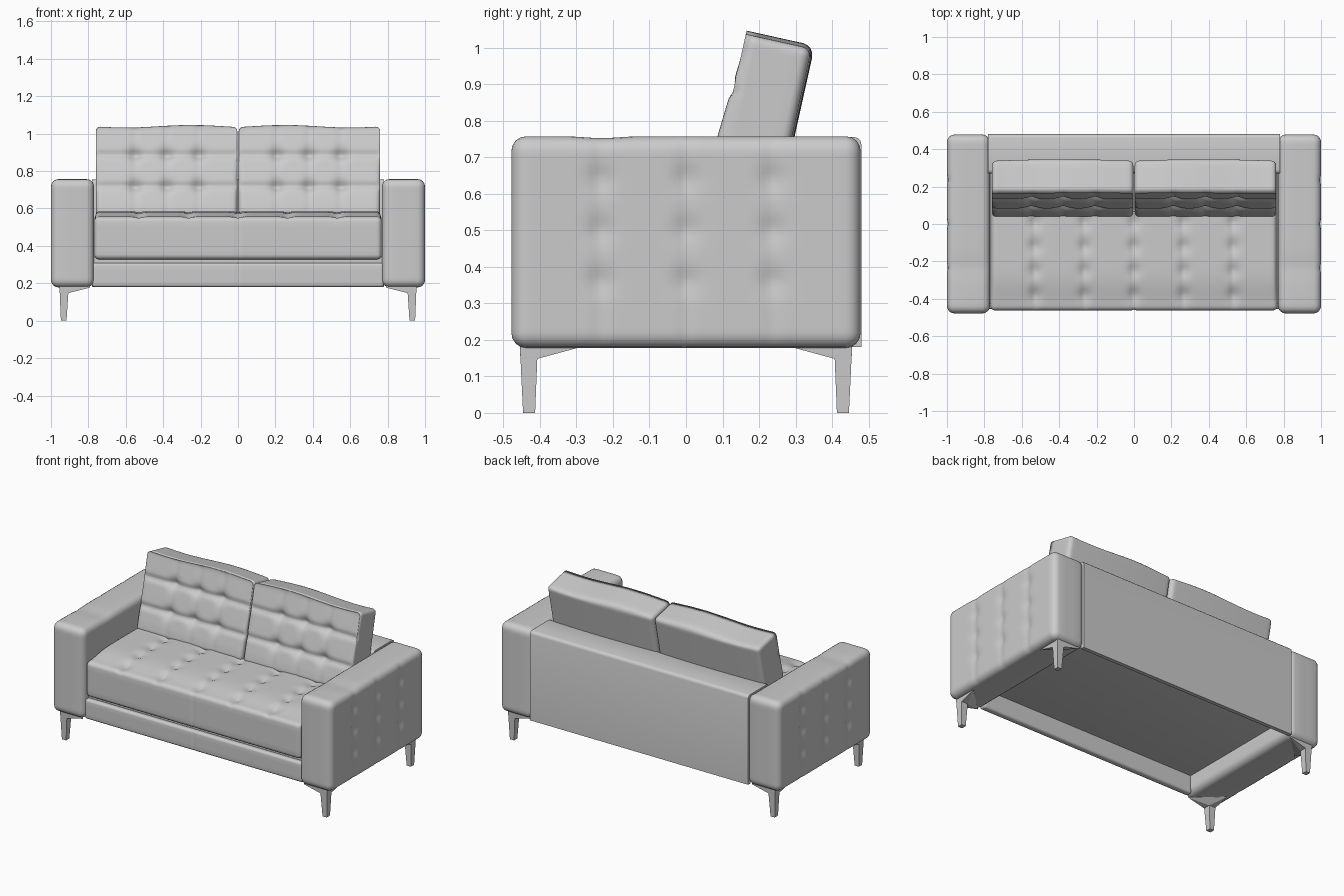
import bpy, bmesh, math
from mathutils import Vector, Matrix

cube = bpy.data.objects.get("Cube")
if cube:
    bpy.data.objects.remove(cube, do_unlink=True)

GREY = (0.6, 0.6, 0.6, 1)
fabric = bpy.data.materials.new("grey fabric")
fabric.diffuse_color = GREY
fabric.use_nodes = True
fabric.node_tree.nodes["Principled BSDF"].inputs["Base Color"].default_value = GREY


def finish(name, bm, smooth=True):
    bmesh.ops.recalc_face_normals(bm, faces=bm.faces)
    mesh = bpy.data.meshes.new(name)
    bm.to_mesh(mesh)
    bm.free()
    mesh.materials.append(fabric)
    for p in mesh.polygons:
        p.use_smooth = smooth
    ob = bpy.data.objects.new(name, mesh)
    bpy.context.collection.objects.link(ob)
    return ob


def soft_box(name, lo, hi, r, steps=(1, 1, 1), shape=None, place=None):
    """Rounded box with an even grid; shape(p, n) may move each point."""
    lo, hi = Vector(lo), Vector(hi)
    bm = bmesh.new()
    bmesh.ops.create_cube(bm, size=1)
    for v in bm.verts:
        v.co = Vector([(lo[i] + hi[i]) / 2 + v.co[i] * (hi[i] - lo[i]) for i in range(3)])
    for i in range(3):
        a, b = lo[i] + r, hi[i] - r
        cuts = [a - r * 0.41, b + r * 0.41]
        cuts += [a + (b - a) * k / steps[i] for k in range(steps[i] + 1)]
        normal = Vector([float(i == k) for k in range(3)])
        for c in cuts:
            bmesh.ops.bisect_plane(bm, geom=bm.verts[:] + bm.edges[:] + bm.faces[:],
                                   plane_co=normal * c, plane_no=normal)
    for v in bm.verts:
        core = Vector([min(max(v.co[i], lo[i] + r), hi[i] - r) for i in range(3)])
        n = (v.co - core).normalized()
        v.co = core + n * r
        if shape:
            v.co = shape(v.co.copy(), n)
    if place:
        bm.transform(place)
    return finish(name, bm)


def bump(d, width):
    return math.exp(-(d / width) ** 2)


def tuft(u, v, us, vs, button, seam):
    """Depth of pulled buttons at the grid points and seams along us."""
    pull = sum(bump(math.hypot(u - a, v - b), 0.035) for a in us for b in vs)
    return button * pull + seam * max(bump(u - a, 0.016) for a in us)


# Arms, tufted on the outer side
for side, label in ((1, "left"), (-1, "right")):
    def arm_shape(p, n, s=side):
        out = max(0, n.x * s)
        p.x -= s * out * tuft(p.y, p.z, (-0.235, 0, 0.235), (0.36, 0.5, 0.64), 0.01, 0.005)
        p.z -= max(0, n.z) * 0.005 * bump(p.y + 0.23, 0.06)
        return p
    xs = sorted((side * 0.77, side))
    soft_box(label + "_arm", (xs[0], -0.478, 0.178), (xs[1], 0.478, 0.757), 0.04,
             (3, 54, 32), arm_shape)

# Back panel with a thin skirt, extruded from its side profile
bm = bmesh.new()
profile = [(0.27, 0.31), (0.27, 0.755), (0.48, 0.755), (0.48, 0.18), (0.455, 0.18), (0.455, 0.31)]
face = bm.faces.new([bm.verts.new((-0.78, y, z)) for y, z in profile])
ext = bmesh.ops.extrude_face_region(bm, geom=[face])
bmesh.ops.translate(bm, vec=(1.56, 0, 0),
                    verts=[g for g in ext["geom"] if isinstance(g, bmesh.types.BMVert)])
top = [e for e in bm.edges if all(v.co.z > 0.7 for v in e.verts) and abs(e.verts[0].co.x - e.verts[1].co.x) > 1]
bmesh.ops.bevel(bm, geom=top, offset=0.02, segments=3, affect="EDGES", profile=0.5)
back = finish("back_panel", bm)
bpy.context.view_layer.objects.active = back
back.select_set(True)
bpy.ops.object.shade_smooth_by_angle(angle=math.radians(35))
back.select_set(False)

# Deck under the seat and the front rail
soft_box("seat_deck", (-0.78, -0.425, 0.295), (0.78, 0.46, 0.345), 0.005)


def rail_shape(p, n):
    p.y += max(0, -n.y) * 0.004 * bump(p.x, 0.006)
    return p


soft_box("front_rail", (-0.78, -0.455, 0.18), (0.78, -0.41, 0.308), 0.015, (150, 1, 4), rail_shape)


# Seat cushion: gently crowned, tufted on top, centre seam in front
def seat_shape(p, n):
    up = max(0, n.z)
    crown = 0.03 * (1 - bump(p.y + 0.46, 0.12))
    pull = tuft(p.x, p.y, (-0.53, -0.265, 0, 0.265, 0.53), (-0.38, -0.25, -0.12, 0.01), 0.014, 0.006)
    p.z += up * (crown - pull)
    p.y += max(0, -n.y) * 0.005 * bump(p.x, 0.008)
    return p


soft_box("seat_cushion", (-0.768, -0.462, 0.328), (0.768, 0.29, 0.555), 0.025,
         (120, 40, 6), seat_shape)

# Back cushions, leaning back, with three puffed rows on the front
LEAN = Matrix.Translation((0, 0.25, 0.58)) @ Matrix.Rotation(math.radians(-12.5), 4, "X")
for side, label in ((1, "left"), (-1, "right")):
    def cushion_shape(p, n, s=side):
        front = max(0, -n.y)
        x = abs(p.x)
        rows = (0.1, 0.275)
        pull = tuft(p.z, x, rows, (0.21, 0.38, 0.55), 0.022, 0.012)
        pull += 0.005 * max(bump(x - c, 0.016) for c in (0.21, 0.38, 0.55))
        taper = 0.03 * max(0, p.z) / 0.43
        p.y += front * (pull + taper)
        p.y += max(0, n.y) * 0.008 * (1 - 4 * ((x - 0.38) / 0.75) ** 2)
        p.z += max(0, n.z) * 0.007 * math.cos((x - 0.25) * 9)
        return p
    xs = sorted((side * 0.004, side * 0.76))
    soft_box(label + "_back_cushion", (xs[0], -0.208, -0.06), (xs[1], 0, 0.43), 0.025,
             (48, 5, 36), cushion_shape, LEAN)

# Legs: tapered post with a corner bracket flaring inwards
for sx, lr in ((1, "left"), (-1, "right")):
    for sy, fb in ((-1, "front"), (1, "back")):
        bm = bmesh.new()
        bracket = [(0.955, 0.455, 0.185), (0.79, 0.455, 0.185), (0.955, 0.3, 0.185),
                   (0.79, 0.455, 0.177), (0.955, 0.3, 0.177)]
        collar = [(x, y, 0.148) for x in (0.907, 0.953) for y in (0.407, 0.453)]
        foot = [(x, y, 0) for x in (0.917, 0.947) for y in (0.413, 0.446)]
        for part in (bracket + collar, collar + foot):
            verts = [bm.verts.new((x * sx, y * sy, z)) for x, y, z in part]
            bmesh.ops.convex_hull(bm, input=verts)
        finish(fb + "_" + lr + "_leg", bm, smooth=False)
